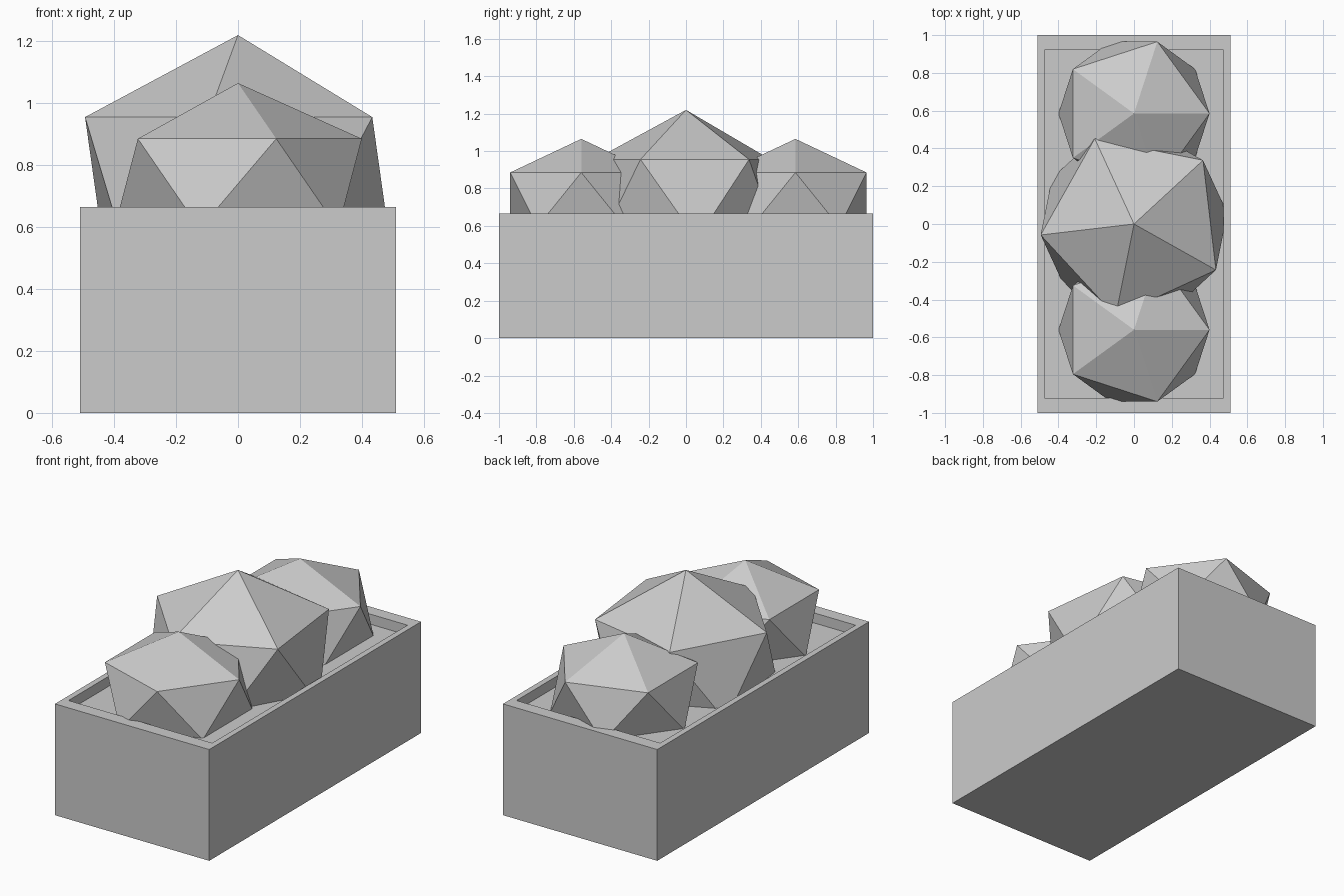
import bpy, bmesh, math
from mathutils import Matrix, Vector

if "Cube" in bpy.data.objects:
    bpy.data.objects.remove(bpy.data.objects["Cube"], do_unlink=True)

# One plain grey for everything
grey = bpy.data.materials.new("plain grey")
grey.use_nodes = True
GREY = (0.6, 0.6, 0.6, 1)
grey.diffuse_color = GREY
grey.node_tree.nodes["Principled BSDF"].inputs["Base Color"].default_value = GREY


def add_object(name, bm):
    mesh = bpy.data.meshes.new(name)
    bm.to_mesh(mesh)
    bm.free()
    mesh.materials.append(grey)
    obj = bpy.data.objects.new(name, mesh)
    bpy.context.collection.objects.link(obj)
    return obj


def extrude_face(bm, face):
    return bmesh.ops.extrude_discrete_faces(bm, faces=[face])["faces"][0]


# Planter box: rim stepped inward, then sunk to the soil level
HEIGHT, SOIL = 0.665, 0.605
bm = bmesh.new()
bmesh.ops.create_cube(bm, size=1)
for v in bm.verts:
    v.co = Vector((v.co.x * 1.02, v.co.y * 2, (v.co.z + 0.5) * HEIGHT))
top = max(bm.faces, key=lambda f: f.calc_center_median().z)
rim = extrude_face(bm, top)
for v in rim.verts:
    v.co.x = math.copysign(0.475, v.co.x)
    v.co.y = math.copysign(0.922, v.co.y)
soil = extrude_face(bm, rim)
for v in soil.verts:
    v.co.z = SOIL
add_object("planter_box", bm)


# Shrubs: flattened twenty-sided balls half sunk in the soil
def shrub(name, y, z, radius, half_height, turn=0):
    bm = bmesh.new()
    bmesh.ops.create_icosphere(bm, subdivisions=1, radius=1)
    place = (Matrix.Translation((0, y, z))
             @ Matrix.Rotation(math.radians(turn), 4, "Z")
             @ Matrix.Diagonal((radius, radius, half_height, 1)))
    bm.transform(place)
    add_object(name, bm)


shrub("front_shrub", -0.56, 0.74, 0.447, 0.325)
shrub("middle_shrub", 0, 0.741, 0.556, 0.479, turn=42.7)
shrub("back_shrub", 0.585, 0.74, 0.447, 0.325)
